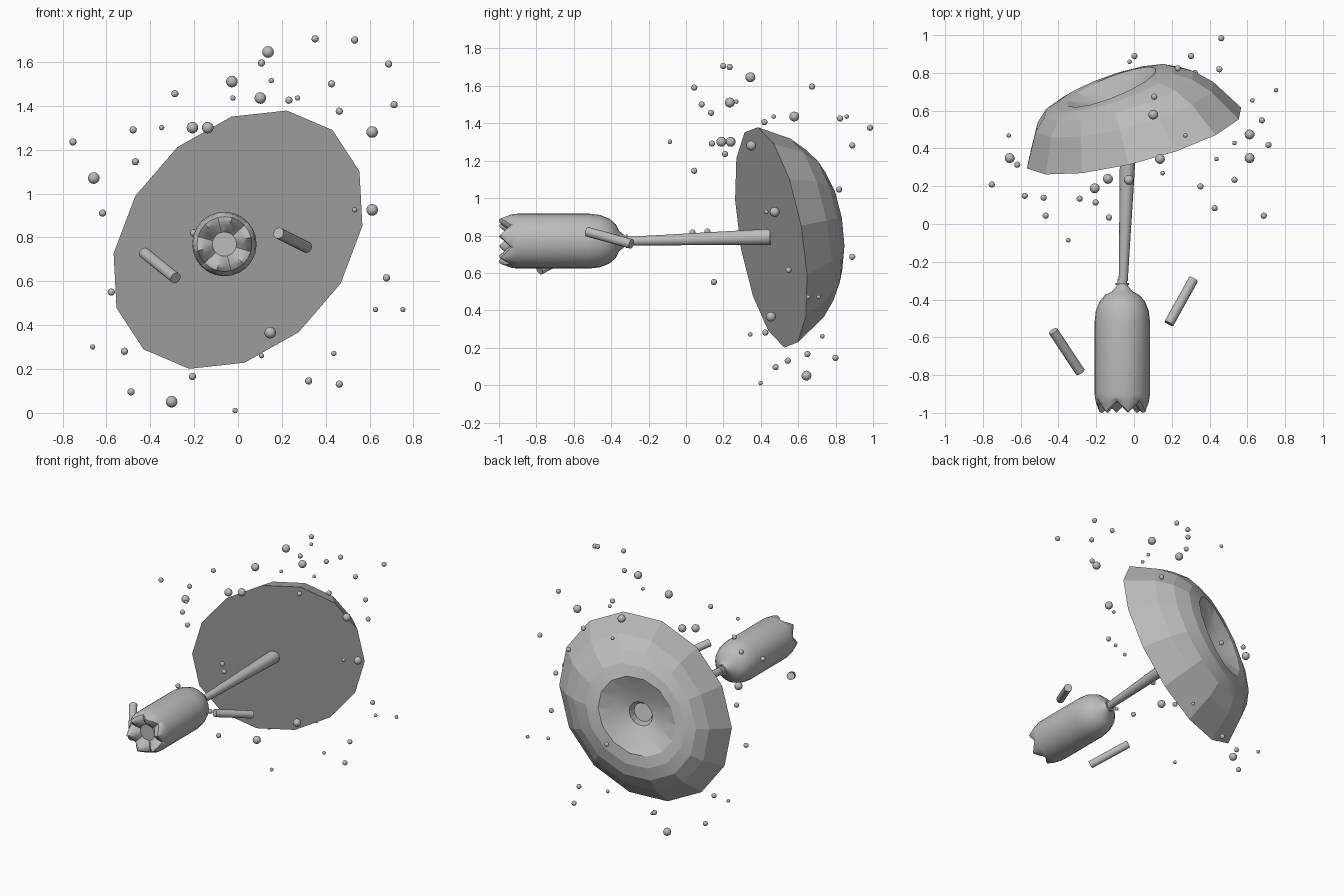
import bpy
import bmesh
import math
from mathutils import Vector

if "Cube" in bpy.data.objects:
    bpy.data.objects.remove(bpy.data.objects["Cube"])

grey = bpy.data.materials.new("plain grey")
grey.use_nodes = True
grey.diffuse_color = (0.5, 0.5, 0.5, 1)
grey.node_tree.nodes["Principled BSDF"].inputs["Base Color"].default_value = (0.5, 0.5, 0.5, 1)


def finish(bm, name, angle):
    """Turn a bmesh into a named grey object, smooth below the given angle."""
    bmesh.ops.recalc_face_normals(bm, faces=bm.faces)
    mesh = bpy.data.meshes.new(name)
    bm.to_mesh(mesh)
    bm.free()
    mesh.materials.append(grey)
    obj = bpy.data.objects.new(name, mesh)
    bpy.context.collection.objects.link(obj)
    bpy.ops.object.select_all(action="DESELECT")
    obj.select_set(True)
    bpy.context.view_layer.objects.active = obj
    bpy.ops.object.shade_smooth_by_angle(angle=math.radians(angle))


def loft(name, rings, angle):
    """Skin a list of point rings and close both ends with triangle fans."""
    bm = bmesh.new()
    loops = [[bm.verts.new(p) for p in ring] for ring in rings]
    count = len(loops[0])
    for a, b in zip(loops, loops[1:]):
        for i in range(count):
            j = (i + 1) % count
            bm.faces.new((a[i], a[j], b[j], b[i]))
    for loop in (loops[0], loops[-1]):
        centre = bm.verts.new(sum((v.co for v in loop), Vector()) / count)
        for i in range(count):
            bm.faces.new((loop[i], loop[(i + 1) % count], centre))
    finish(bm, name, angle)


def rod(name, start, end, r_start, r_end, sides):
    """Straight tapered rod between two points."""
    start, end = Vector(start), Vector(end)
    turn = (end - start).to_track_quat("Z", "Y")
    rings = []
    for point, r in ((start, r_start), (end, r_end)):
        rings.append([point + turn @ Vector((r * math.cos(t), r * math.sin(t), 0))
                      for t in (math.tau * i / sides for i in range(sides))])
    loft(name, rings, 40)


# Bottle with a scalloped foot: (y, radius, depth of the notches between feet)
FEET = 6
SIDES = FEET * 4
bottle_profile = [
    (-0.93, 0.055, 0), (-0.985, 0.09, 0.045), (-1.0, 0.11, 0.06), (-0.995, 0.125, 0.06),
    (-0.95, 0.142, 0.03), (-0.90, 0.147, 0),
    (-0.52, 0.147, 0), (-0.46, 0.14, 0), (-0.41, 0.12, 0), (-0.375, 0.09, 0),
    (-0.358, 0.055, 0), (-0.33, 0.032, 0), (-0.322, 0.028, 0),
    (-0.322, 0.036, 0), (-0.312, 0.036, 0), (-0.312, 0.026, 0), (-0.29, 0.026, 0),
]
rings = []
for y, r, notch in bottle_profile:
    ring = []
    for i in range(SIDES):
        t = math.tau * i / SIDES
        dip = notch * (0.5 - 0.5 * math.cos(FEET * t))
        t += math.radians(14)
        ring.append(Vector((-0.062 + r * math.cos(t), y + dip, 0.77 + r * math.sin(t))))
    rings.append(ring)
loft("bottle", rings, 30)

# Water jet from the neck to the splash
rod("water_jet", (-0.057, -0.3, 0.77), (-0.03, 0.45, 0.793), 0.024, 0.044, 14)

# Loose sticks either side of the bottle
rod("left_stick", (0.185, -0.527, 0.82), (0.315, -0.292, 0.755), 0.026, 0.026, 16)
rod("right_stick", (-0.428, -0.567, 0.73), (-0.285, -0.783, 0.615), 0.026, 0.026, 16)

# Faceted tilted splash: (depth along axis, scale, crater skew)
centre = Vector((0, 0.455, 0.79))
long_axis = Vector((0.431, 0.015, 0.5))
short_axis = Vector((-0.382, -0.194, 0.319))
back = Vector((-0.289, 0.931, 0.22))
splash_profile = [
    (0, 1, 0), (0.175, 0.83, 0), (0.25, 0.7, 0.2), (0.285, 0.56, 0.6),
    (0.29, 0.43, 1), (0.235, 0.27, 1), (0.2, 0.13, 1), (0.15, 0.1, 1),
]
rings = []
for depth, scale, skew in splash_profile:
    ring = []
    for i in range(14):
        t = math.tau * i / 14
        offset = (long_axis * math.cos(t) + short_axis * math.sin(t)) * scale
        lift = depth + 0.13 * skew * offset.x
        ring.append(centre + offset + back * lift + Vector((-0.035 * skew, 0, 0)))
    rings.append(ring)
loft("splash", rings, 12)

# Flying drops, in hundredths of a unit, grouped by size
large_drops = [
    (13.5, 34, 165), (-3, 23, 151.5), (10, 57.5, 144), (61, 34.5, 128.5), (61, 47, 93),
    (14.5, 45, 37), (-21, 18.5, 130.5), (-14, 23.5, 130.5), (-66, 34.5, 107.5),
    (-30.5, 64, 5.5),
]
medium_drops = [
    (35, 19.5, 171), (53, 23, 170.5), (10.5, 67, 160), (68.5, 4, 159.5), (23, 82, 143),
    (42.5, 8, 150.5), (46, 98, 138), (71, 41.5, 141), (67.5, 54.5, 62), (32, 79.5, 15),
    (46, 54, 13.5), (45, 81.5, 105), (30, 88.5, 128.5), (-29, 13, 146), (-48, 13.5, 129.5),
    (-47, 4, 115), (-75.5, 20.5, 124), (-62, 31, 91.5), (-20.5, 11, 82.5), (-13.5, 3, 82),
    (-58, 14.5, 55.5), (-52, 42, 28.5), (-49, 47.5, 10), (-21, 64.5, 17), (0, 88.5, 69),
]
small_drops = [
    (-2.5, 85.5, 144), (15, 26.5, 152), (27, 46.5, 144), (53, 42.5, 93), (62.5, 65, 47.5),
    (75, 70.5, 47.5), (10.5, 72.5, 26.5), (43.5, 34, 27.5), (-35, -9, 130.5),
    (-66.5, 46.5, 30.5), (-1.5, 39.5, 1.5),
]
groups = (("large", large_drops, 0.0265), ("medium", medium_drops, 0.0165),
          ("small", small_drops, 0.012))
shift = Vector((0.002, 0.004, -0.004))
for size, drops, radius in groups:
    bm = bmesh.new()
    for drop in drops:
        made = bmesh.ops.create_uvsphere(bm, u_segments=12, v_segments=8, radius=radius)
        bmesh.ops.translate(bm, verts=made["verts"], vec=Vector(drop) / 100 + shift)
    finish(bm, size + "_drops", 50)
